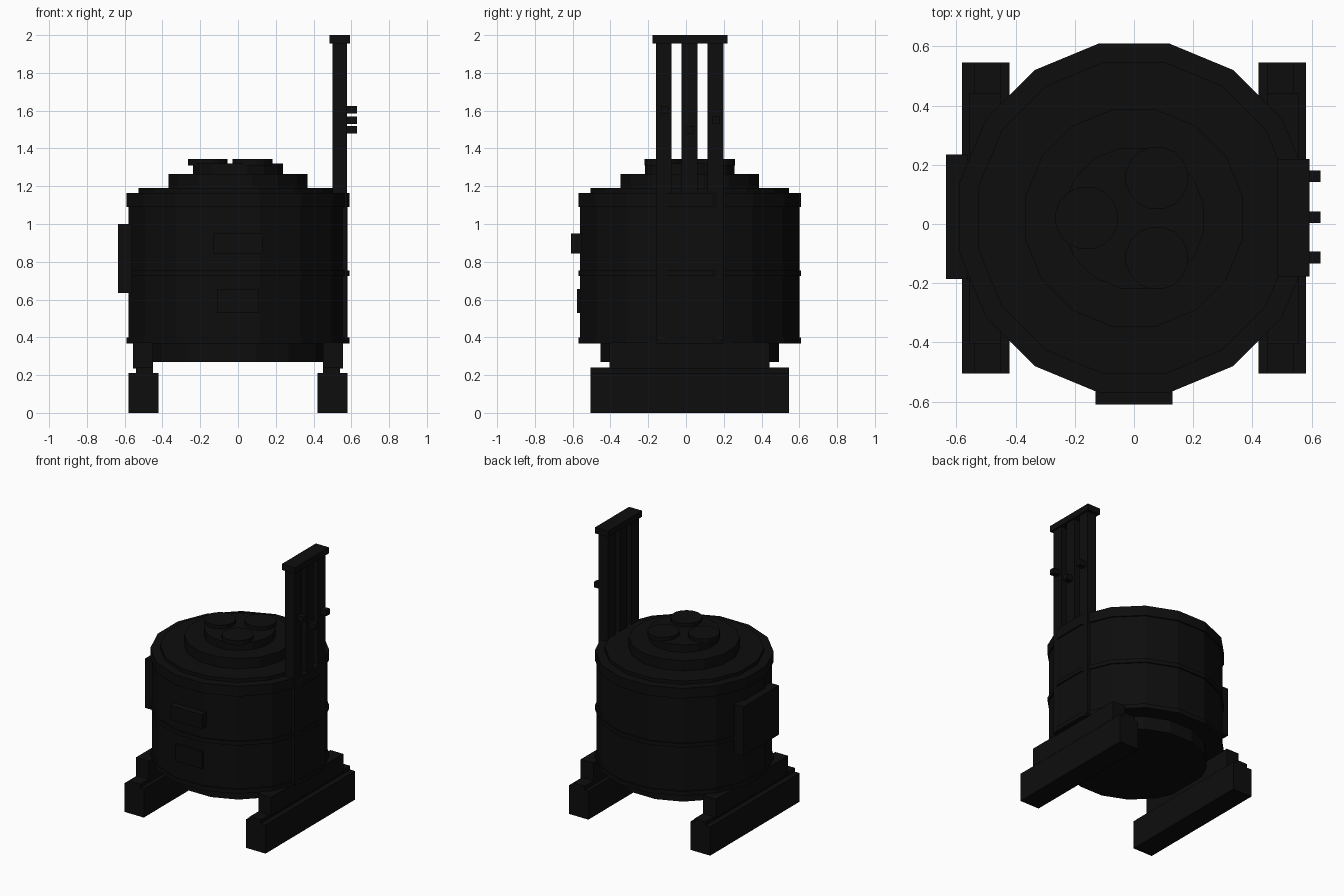
import bpy
import bmesh
from math import pi, cos
from mathutils import Matrix

cube = bpy.data.objects.get("Cube")
if cube:
    bpy.data.objects.remove(cube, do_unlink=True)

black = bpy.data.materials.new("matte_black")
black.use_nodes = True
colour = (0.004, 0.004, 0.004, 1)
black.diffuse_color = colour
black.node_tree.nodes["Principled BSDF"].inputs["Base Color"].default_value = colour

CY = 0.02  # centre of the drum in y


def finish(name, bm):
    mesh = bpy.data.meshes.new(name)
    bm.to_mesh(mesh)
    bm.free()
    mesh.materials.append(black)
    obj = bpy.data.objects.new(name, mesh)
    bpy.context.collection.objects.link(obj)


def box(name, x, y, z):
    """Box from three (low, high) ranges."""
    bm = bmesh.new()
    size = [r[1] - r[0] for r in (x, y, z)]
    mid = [(r[0] + r[1]) / 2 for r in (x, y, z)]
    bmesh.ops.create_cube(bm, size=1, matrix=Matrix.Translation(mid) @ Matrix.Diagonal((*size, 1)))
    finish(name, bm)


def drum(name, flat, z, x=0, y=CY, sides=16):
    """Faceted upright cylinder; flat is the distance to its flat sides."""
    bm = bmesh.new()
    r = flat / cos(pi / sides)
    place = Matrix.Translation((x, y, (z[0] + z[1]) / 2)) @ Matrix.Rotation(pi / sides, 4, "Z")
    bmesh.ops.create_cone(bm, cap_ends=True, segments=sides, radius1=r, radius2=r,
                          depth=z[1] - z[0], matrix=place)
    finish(name, bm)


# Drum body with its bands and base
drum("base", 0.473, (0.27, 0.38))
drum("body", 0.58, (0.37, 1.16))
drum("lower_band", 0.59, (0.368, 0.4))
drum("middle_band", 0.59, (0.725, 0.755))
drum("top_rim", 0.59, (1.09, 1.165))

# Stepped lid with three caps
drum("lid", 0.526, (1.15, 1.19))
drum("lid_step", 0.367, (1.18, 1.265))
drum("lid_top", 0.237, (1.26, 1.32))
for i, (x, y) in enumerate([(-0.16, 0.02), (0.077, 0.155), (0.077, -0.115)]):
    drum(f"lid_cap_{i + 1}", 0.105, (1.31, 1.345), x, y)

# Feet, mirrored left and right
for side, s in (("left", 1), ("right", -1)):
    def span(a, b):
        return sorted((s * a, s * b))
    box(f"{side}_foot", span(0.42, 0.58), (-0.505, 0.545), (0, 0.212))
    box(f"{side}_foot_rail", span(0.45, 0.54), (-0.505, 0.545), (0.2, 0.24))
    box(f"{side}_foot_bracket", span(0.45, 0.555), (-0.405, 0.442), (0.235, 0.372))

# Exhaust stack with cap and side pegs
for i, (y, z) in enumerate([(-0.118, 1.605), (0.018, 1.5), (0.156, 1.55)]):
    box(f"stack_post_{i + 1}", (0.5, 0.578), (y - 0.042, y + 0.042), (0.38, 1.96))
    box(f"stack_peg_{i + 1}", (0.57, 0.63), (y - 0.015, y + 0.025), (z - 0.02, z + 0.02))
box("stack_cap", (0.485, 0.592), (-0.178, 0.22), (1.955, 2.0))

# Side panel, front handle and front plate
box("side_panel", (-0.635, -0.56), (-0.185, 0.235), (0.635, 1.0))
box("front_handle", (-0.13, 0.13), (-0.61, -0.55), (0.845, 0.95))
box("front_plate", (-0.11, 0.11), (-0.577, -0.555), (0.53, 0.655))
